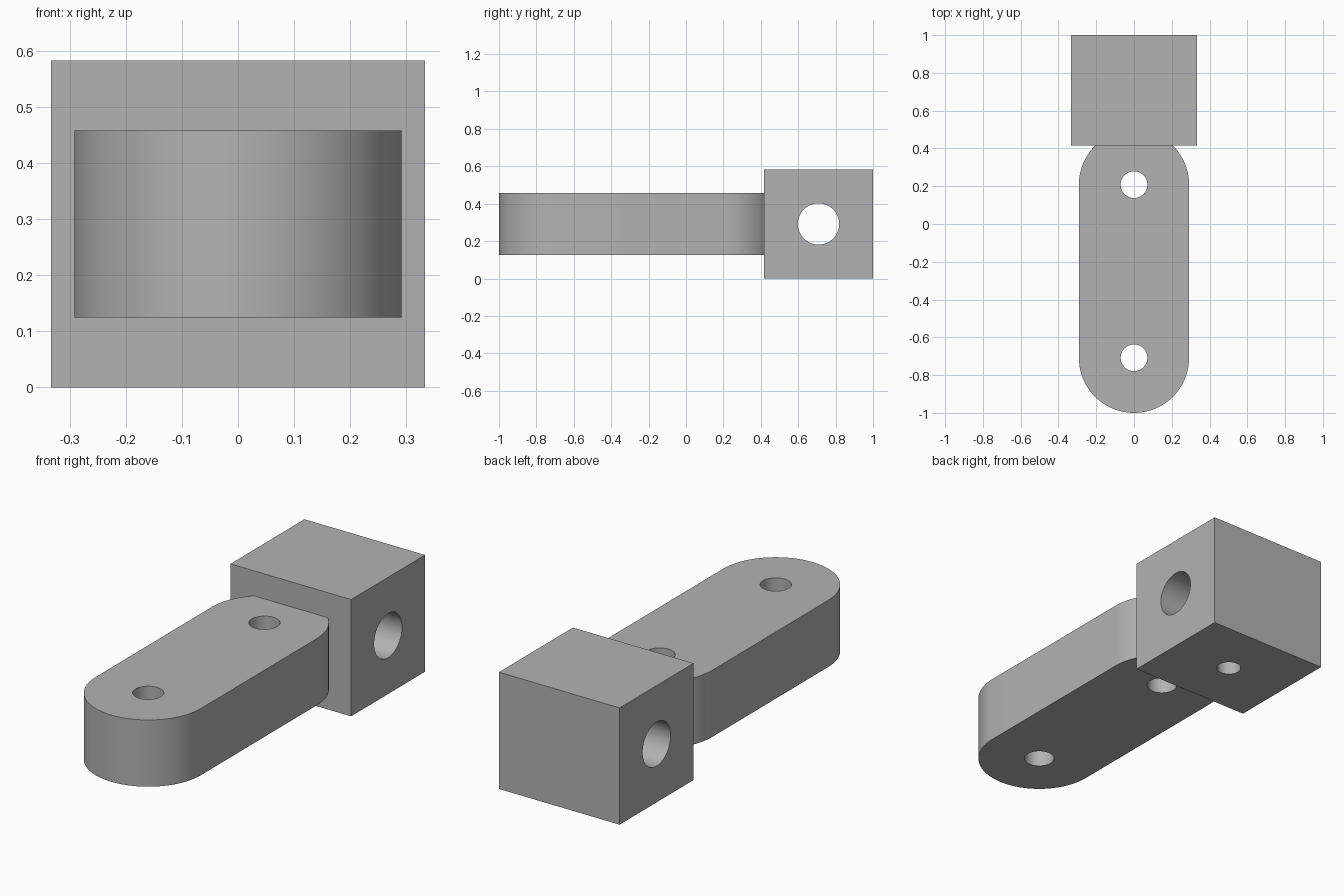
import bpy, bmesh, math
from mathutils import Matrix

cube = bpy.data.objects.get("Cube")
if cube:
    bpy.data.objects.remove(cube, do_unlink=True)

grey = bpy.data.materials.new("plain grey")
grey.use_nodes = True
colour = (0.45, 0.45, 0.45, 1)
grey.diffuse_color = colour
grey.node_tree.nodes["Principled BSDF"].inputs["Base Color"].default_value = colour

BLOCK_Y, MID_Z = 0.7083, 0.2917      # centre of the block
REAR_Y, FRONT_Y = 0.2083, -0.7083    # centres of the arm's round ends
RADIUS = 0.2917


def add_object(name, bm):
    mesh = bpy.data.meshes.new(name)
    bmesh.ops.recalc_face_normals(bm, faces=bm.faces)
    bm.to_mesh(mesh)
    bm.free()
    mesh.materials.append(grey)
    obj = bpy.data.objects.new(name, mesh)
    bpy.context.collection.objects.link(obj)
    return obj


def cylinder(name, radius, depth, centre, axis="Z"):
    bm = bmesh.new()
    turn = Matrix.Rotation(math.pi / 2, 4, "Y") if axis == "X" else Matrix()
    bmesh.ops.create_cone(bm, cap_ends=True, segments=64, radius1=radius,
                          radius2=radius, depth=depth,
                          matrix=Matrix.Translation(centre) @ turn)
    return add_object(name, bm)


def boolean(obj, other, operation):
    mod = obj.modifiers.new(other.name, "BOOLEAN")
    mod.operation = operation
    mod.solver = "EXACT"
    mod.object = other
    bpy.context.view_layer.objects.active = obj
    bpy.ops.object.modifier_apply(modifier=mod.name)
    bpy.data.objects.remove(other, do_unlink=True)


# Arm: a slot outline extruded upwards
bm = bmesh.new()
outline = []
for centre_y, start in ((REAR_Y, 0), (FRONT_Y, math.pi)):
    for i in range(49):
        a = start + math.pi * i / 48
        outline.append(bm.verts.new((RADIUS * math.cos(a),
                                     centre_y + RADIUS * math.sin(a), 0.125)))
base = bm.faces.new(outline)
top = bmesh.ops.extrude_face_region(bm, geom=[base])["geom"]
bmesh.ops.translate(bm, vec=(0, 0, 0.3333),
                    verts=[v for v in top if isinstance(v, bmesh.types.BMVert)])
arm = add_object("arm", bm)

# Block at the rear end
bm = bmesh.new()
bmesh.ops.create_cube(bm, size=1, matrix=Matrix.Translation((0, BLOCK_Y, MID_Z))
                      @ Matrix.Diagonal((0.6667, 0.5833, 0.5833, 1)))
block = add_object("block", bm)

# Join the parts, then drill the holes
boolean(block, arm, "UNION")
for y in (REAR_Y, FRONT_Y):
    boolean(block, cylinder("arm_hole", 0.0708, 1, (0, y, MID_Z)), "DIFFERENCE")
boolean(block, cylinder("cross_hole", 0.1104, 1, (0, BLOCK_Y, MID_Z), "X"), "DIFFERENCE")
boolean(block, cylinder("screw_hole", 0.0575, 0.4, (0, BLOCK_Y, 0.06)), "DIFFERENCE")

block.name = "hinge_arm_with_block"
bpy.ops.object.select_all(action="DESELECT")
block.select_set(True)
bpy.context.view_layer.objects.active = block
bpy.ops.object.shade_smooth_by_angle(angle=math.radians(30))
